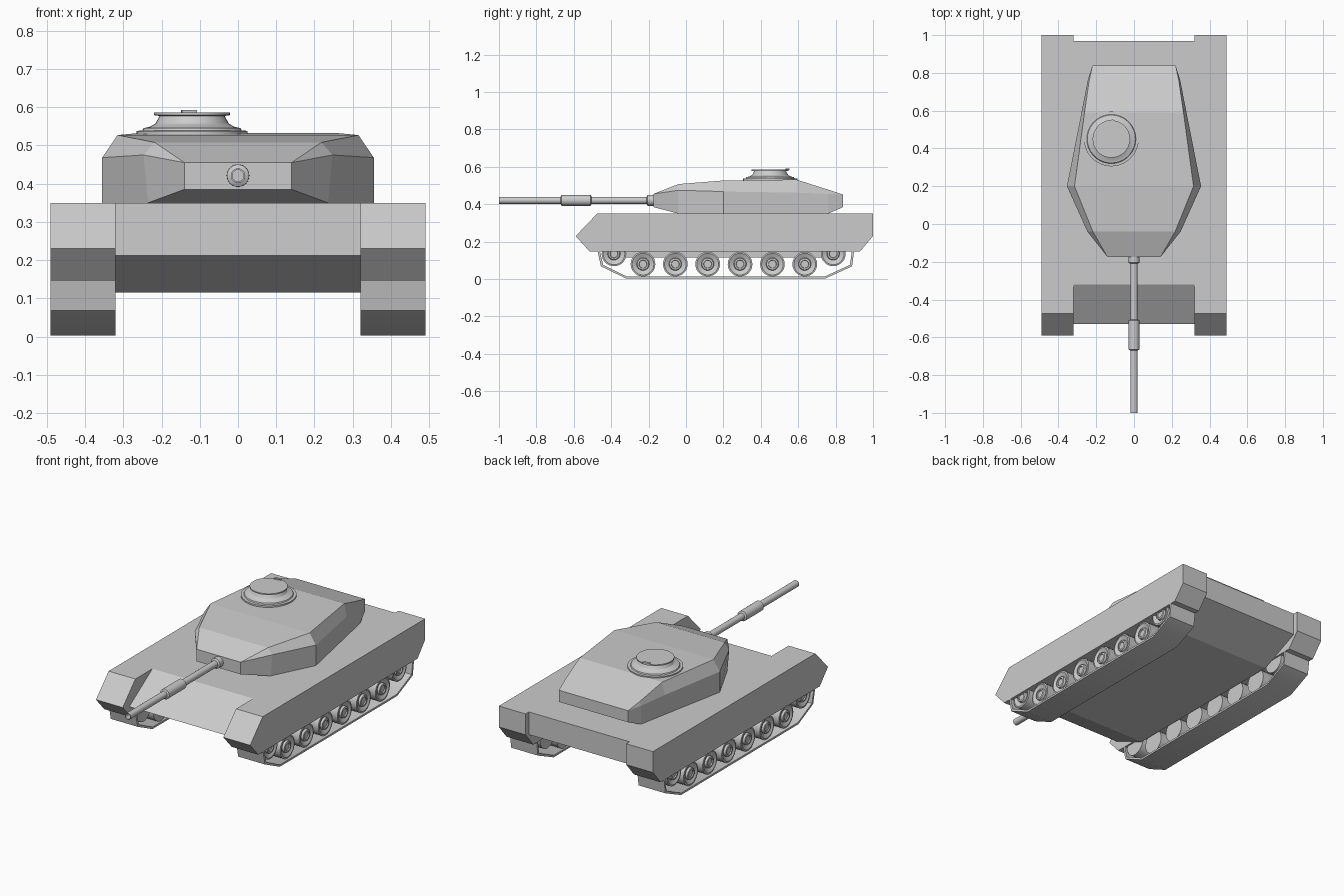
import bpy, bmesh
from math import radians, cos, sin, pi
from mathutils import Matrix, Vector

if "Cube" in bpy.data.objects:
    bpy.data.objects.remove(bpy.data.objects["Cube"])


def finish(name, bm, smooth=None, mirror=False):
    bmesh.ops.remove_doubles(bm, verts=bm.verts, dist=1e-5)
    bmesh.ops.recalc_face_normals(bm, faces=bm.faces)
    me = bpy.data.meshes.new(name)
    bm.to_mesh(me)
    bm.free()
    if smooth:
        for p in me.polygons:
            p.use_smooth = True
        me.set_sharp_from_angle(angle=radians(smooth))
    ob = bpy.data.objects.new(name, me)
    bpy.context.collection.objects.link(ob)
    if mirror:
        m = ob.modifiers.new("mirror", 'MIRROR')
        m.use_mirror_merge = False
    return ob


def extrude_profile(name, pts, x0, x1, **kw):
    """Extrude a (y, z) side profile from x0 to x1."""
    bm = bmesh.new()
    f = bm.faces.new([bm.verts.new((x0, y, z)) for y, z in pts])
    g = bmesh.ops.extrude_face_region(bm, geom=[f])["geom"]
    bmesh.ops.translate(bm, vec=(x1 - x0, 0, 0),
                        verts=[v for v in g if isinstance(v, bmesh.types.BMVert)])
    return finish(name, bm, **kw)


def lathe(name, profile, centre, axis_rot, n=32, **kw):
    """Revolve (radius, height) points; r = 0 points close the ends."""
    bm = bmesh.new()
    mat = Matrix.Translation(centre) @ axis_rot
    rings = [[bm.verts.new(mat @ Vector((r * cos(2 * pi * i / n), r * sin(2 * pi * i / n), h)))
              for i in range(n)] for r, h in profile]
    for a, b in zip(rings, rings[1:]):
        for i in range(n):
            j = (i + 1) % n
            bm.faces.new((a[i], a[j], b[j], b[i]))
    return finish(name, bm, smooth=30, **kw)


UP = Matrix.Identity(4)
FORWARD = Matrix.Rotation(radians(90), 4, 'X')
SIDE = Matrix.Rotation(radians(90), 4, 'Y')

# Hull between the tracks
extrude_profile("hull", [(-0.32, 0.35), (-0.53, 0.212), (-0.32, 0.115), (0.73, 0.115),
                         (0.97, 0.22), (0.97, 0.35)], -0.32, 0.32)

# Side sponsons above the tracks
extrude_profile("sponson", [(-0.475, 0.35), (-0.59, 0.23), (-0.515, 0.147), (0.93, 0.147),
                            (1.0, 0.23), (1.0, 0.35)], 0.32, 0.49, mirror=True)

# Track bands: outer path followed by the inner path
outer = [(-0.475, 0.16), (-0.455, 0.068), (-0.32, 0.003), (0.745, 0.003), (0.888, 0.068), (0.90, 0.16)]
inner = [(-0.463, 0.16), (-0.443, 0.076), (-0.317, 0.014), (0.742, 0.014), (0.877, 0.076), (0.888, 0.16)]
extrude_profile("track", outer + inner[::-1], 0.32, 0.49, smooth=40, mirror=True)

# Road wheels, with raised idler and drive wheels at the ends
wheel = [(0, -0.075), (0.066, -0.075), (0.066, 0.07), (0.058, 0.072), (0.034, 0.06),
         (0.031, 0.072), (0.022, 0.074), (0.02, 0.068), (0, 0.068)]
for i in range(6):
    lathe(f"road_wheel_{i + 1}", wheel, (0.405, -0.23 + 0.173 * i, 0.08), SIDE, 28, mirror=True)
for name, y in (("front_idler", -0.385), ("rear_drive_wheel", 0.787)):
    lathe(name, wheel, (0.405, y, 0.135), SIDE, 28, mirror=True)

# Turret lofted from sections: y, then (half width, z) for bottom, middle and roof
sections = [
    (-0.175, (0.14, 0.385), (0.14, 0.455), (0.14, 0.455)),
    (-0.04, (0.235, 0.35), (0.247, 0.475), (0.218, 0.508)),
    (0.20, (0.355, 0.35), (0.355, 0.468), (0.315, 0.527)),
    (0.59, (0.278, 0.35), (0.278, 0.462), (0.262, 0.532)),
    (0.76, (0.245, 0.35), (0.245, 0.455), (0.237, 0.478)),
    (0.84, (0.22, 0.385), (0.22, 0.452), (0.22, 0.452)),
]
bm = bmesh.new()
rings = []
for y, *half in sections:
    loop = half + [(-x, z) for x, z in reversed(half)]
    rings.append([bm.verts.new((x, y, z)) for x, z in loop])
for a, b in zip(rings, rings[1:]):
    for i in range(6):
        j = (i + 1) % 6
        bm.faces.new((a[i], a[j], b[j], b[i]))
bm.faces.new(rings[0])
bm.faces.new(rings[-1])
finish("turret", bm)

# Gun barrel with root collar, sleeve and hollow muzzle (heights run forward)
lathe("gun_barrel", [(0, 0.1), (0.031, 0.1), (0.029, 0.205), (0.019, 0.21), (0.019, 0.505),
                     (0.029, 0.51), (0.029, 0.665), (0.019, 0.67), (0.019, 1.0),
                     (0.015, 1.0), (0.015, 0.95), (0, 0.95)],
      (0, 0, 0.421), FORWARD, 24)

# Commander's cupola and its hatch handle
lathe("cupola", [(0, 0.51), (0.145, 0.51), (0.145, 0.538), (0.13, 0.539), (0.127, 0.545),
                 (0.11, 0.549), (0.096, 0.557), (0.085, 0.577), (0.099, 0.579),
                 (0.099, 0.586), (0, 0.586)], (-0.12, 0.45, 0), UP, 36)
bm = bmesh.new()
bmesh.ops.create_cube(bm, size=1, matrix=Matrix.Translation((-0.128, 0.543, 0.588))
                      @ Matrix.Rotation(radians(12), 4, 'Z') @ Matrix.Diagonal((0.04, 0.014, 0.008, 1)))
finish("hatch_handle", bm)
